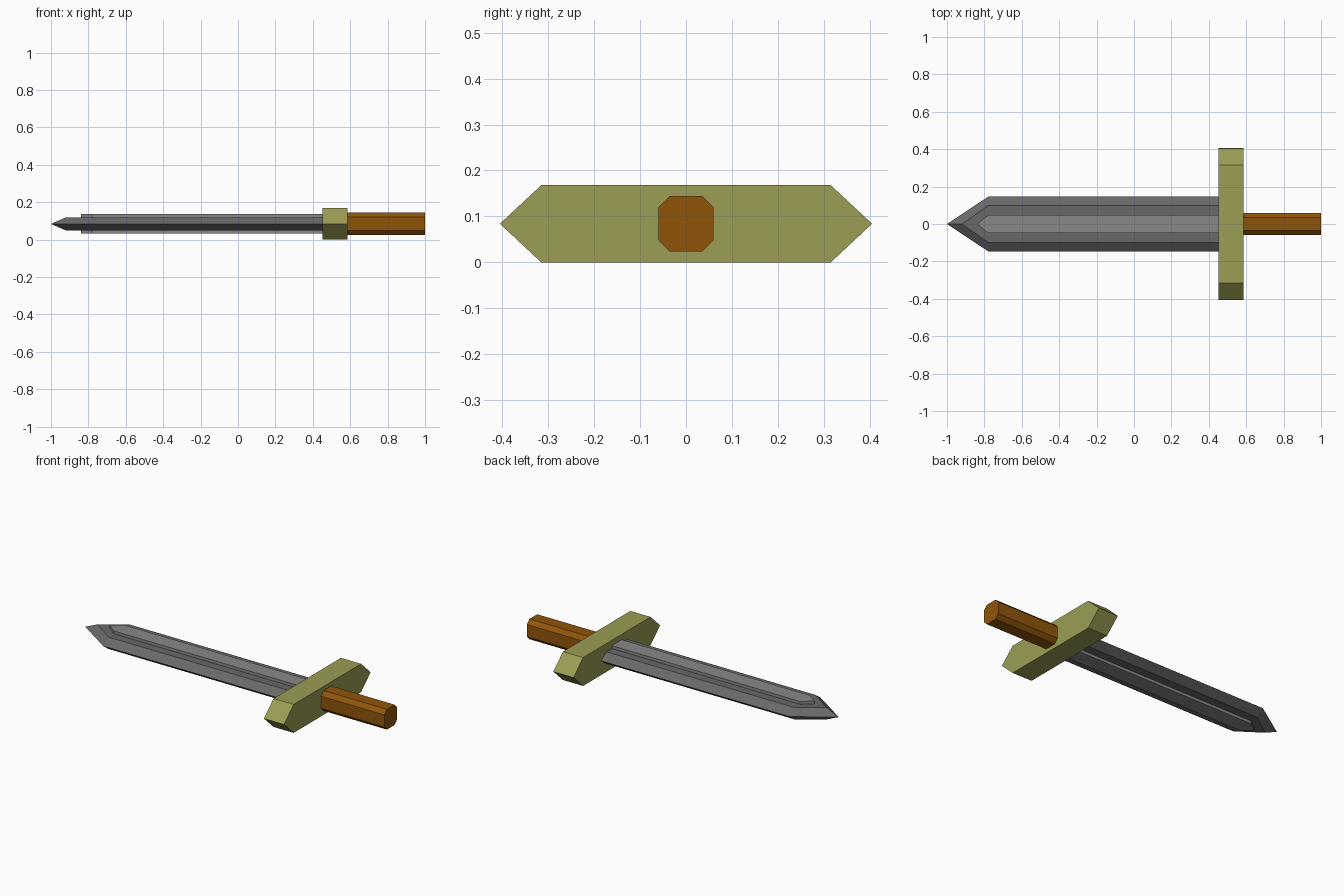
import bpy, bmesh
from mathutils import Vector

if "Cube" in bpy.data.objects:
    bpy.data.objects.remove(bpy.data.objects["Cube"])

ZC = 0.084  # height of the sword's centre plane


def material(name, rgb):
    m = bpy.data.materials.new(name)
    m.diffuse_color = (*rgb, 1)
    m.use_nodes = True
    m.node_tree.nodes["Principled BSDF"].inputs["Base Color"].default_value = m.diffuse_color
    return m


def loft(name, rings, mat):
    """Skin a stack of matching point rings and cap both ends."""
    bm = bmesh.new()
    loops = [[bm.verts.new(Vector(p) + Vector((0, 0, ZC))) for p in r] for r in rings]
    n = len(loops[0])
    for a, b in zip(loops, loops[1:]):
        for i in range(n):
            j = (i + 1) % n
            bm.faces.new((a[i], a[j], b[j], b[i]))
    bm.faces.new(loops[0][::-1])
    bm.faces.new(loops[-1])
    bmesh.ops.recalc_face_normals(bm, faces=bm.faces)
    me = bpy.data.meshes.new(name)
    bm.to_mesh(me)
    bm.free()
    me.materials.append(mat)
    ob = bpy.data.objects.new(name, me)
    bpy.context.collection.objects.link(ob)
    return ob


def blade_outline(tip, half_width, z):
    """Pointed blade outline at one height, running into the guard."""
    return [(tip, 0, z), (-0.78, -half_width, z), (0.46, -half_width, z),
            (0.46, half_width, z), (-0.78, half_width, z)]


def bar(name, profile, x0, x1, mat):
    """Extrude a (y, z) profile along x."""
    return loft(name, [[(x, y, z) for y, z in profile] for x in (x0, x1)], mat)


steel = material("steel", (0.14, 0.14, 0.14))
light_steel = material("light_steel", (0.25, 0.25, 0.25))
brass = material("brass", (0.33, 0.34, 0.09))
wood = material("wood", (0.28, 0.09, 0.003))

# Blade with bevelled cutting edges
loft("blade", [blade_outline(-0.92, 0.098, -0.035),
               blade_outline(-1.0, 0.146, 0),
               blade_outline(-0.92, 0.098, 0.035)], steel)

# Raised central panel, standing proud on both faces
loft("blade_panel", [blade_outline(-0.84, 0.047, z) for z in (-0.052, 0.052)], light_steel)

# Cross guard with pointed ends
bar("guard", [(-0.405, 0), (-0.315, -ZC), (0.315, -ZC),
              (0.405, 0), (0.315, ZC), (-0.315, ZC)], 0.453, 0.585, brass)

# Eight-sided grip
R, C = 0.06, 0.036
bar("grip", [(-R, -C), (-C, -R), (C, -R), (R, -C),
             (R, C), (C, R), (-C, R), (-R, C)], 0.58, 1.0, wood)
